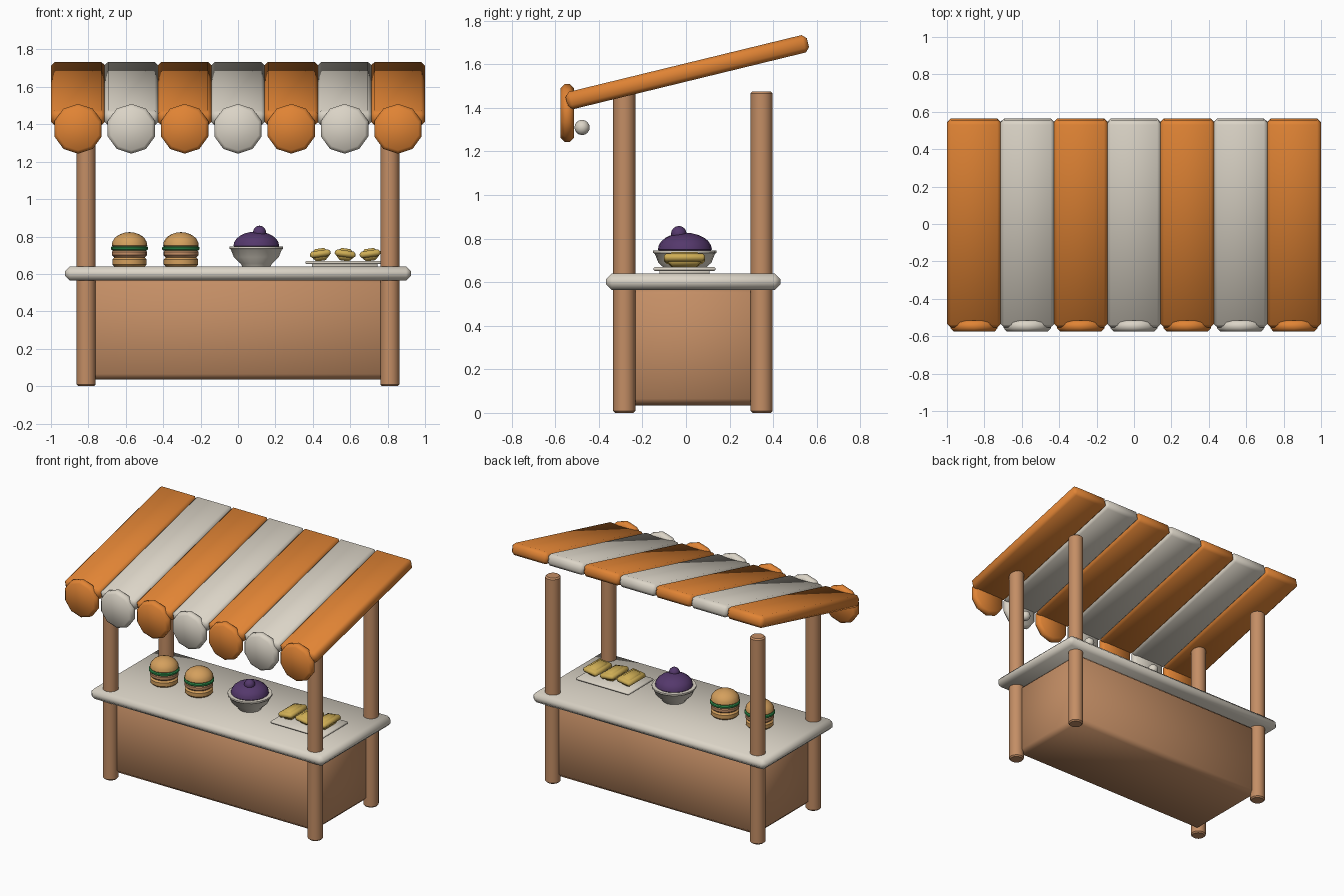
import bpy, bmesh, math
from mathutils import Matrix

cube = bpy.data.objects.get("Cube")
if cube:
    bpy.data.objects.remove(cube, do_unlink=True)


def material(name, rgb):
    m = bpy.data.materials.new(name)
    m.use_nodes = True
    m.diffuse_color = (*rgb, 1)
    m.node_tree.nodes["Principled BSDF"].inputs["Base Color"].default_value = (*rgb, 1)
    return m


ORANGE = material("orange_cloth", (0.75, 0.23, 0.035))
CREAM = material("cream", (0.71, 0.66, 0.57))
WOOD = material("warm_wood", (0.55, 0.27, 0.13))
BUN = material("toasted_bun", (0.66, 0.35, 0.11))
GREEN = material("lettuce_green", (0.03, 0.30, 0.08))
PURPLE = material("berry_purple", (0.09, 0.04, 0.15))
YELLOW = material("pastry_yellow", (0.62, 0.42, 0.09))


def finish(name, bm, mat, loc, rot=(0, 0, 0), sharp=None):
    bmesh.ops.recalc_face_normals(bm, faces=bm.faces[:])
    for f in bm.faces:
        f.smooth = True
    mesh = bpy.data.meshes.new(name)
    bm.to_mesh(mesh)
    bm.free()
    if sharp:
        mesh.set_sharp_from_angle(angle=math.radians(sharp))
    mesh.materials.append(mat)
    ob = bpy.data.objects.new(name, mesh)
    ob.location = loc
    ob.rotation_euler = rot
    bpy.context.collection.objects.link(ob)
    return ob


def box(name, size, loc, bevel, mat, rot=(0, 0, 0)):
    """Chamfered box centred on loc."""
    bm = bmesh.new()
    bmesh.ops.create_cube(bm, size=1, matrix=Matrix.Diagonal((*size, 1)))
    bmesh.ops.bevel(bm, geom=bm.edges[:], offset=bevel, segments=1, affect='EDGES')
    return finish(name, bm, mat, loc, rot)


def lathe(name, profile, loc, mat, sides=16, rot=(0, 0, 0), sharp=40):
    """Closed turned shape from (radius, height) points."""
    bm = bmesh.new()
    rings = []
    for r, z in profile:
        ring = []
        for i in range(sides):
            a = math.pi / 2 + math.tau * i / sides
            ring.append(bm.verts.new((r * math.cos(a), r * math.sin(a), z)))
        rings.append(ring)
    for low, high in zip(rings, rings[1:]):
        for i in range(sides):
            j = (i + 1) % sides
            bm.faces.new((low[i], low[j], high[j], high[i]))
    bm.faces.new(rings[0])
    bm.faces.new(rings[-1])
    return finish(name, bm, mat, loc, rot, sharp)


def disc(r, z0, z1, b):
    """Profile of a slab with chamfered rims."""
    return [(r - b, z0), (r, z0 + b), (r, z1 - b), (r - b, z1)]


def dome(r, z0, h, steps=6):
    return [(r * 0.93, z0 - 0.008)] + [
        (max(r * math.cos(t), 0.004), z0 + h * math.sin(t))
        for t in (math.pi / 2 * k / steps for k in range(steps + 1))]


def ball(name, r, loc, mat):
    bm = bmesh.new()
    bmesh.ops.create_uvsphere(bm, u_segments=14, v_segments=8, radius=r)
    return finish(name, bm, mat, loc)


# Cabinet, counter and posts
box("cabinet", (1.61, 0.63, 0.54), (0, 0.035, 0.305), 0.03, WOOD)
box("countertop", (1.85, 0.80, 0.075), (0, 0.033, 0.602), 0.026, CREAM)
for side, x in (("right", -0.812), ("left", 0.812)):
    for end, y in (("front", -0.283), ("back", 0.347)):
        lathe(f"{end}_{side}_post", disc(0.051, 0, 1.475, 0.009), (x, y, 0), WOOD)

# Striped awning with hanging scallops
SLOPE = math.radians(13.7)
for i in range(7):
    x = (i - 3) * 0.285
    cloth = CREAM if i % 2 else ORANGE
    box(f"awning_stripe_{i + 1}", (0.288, 1.14, 0.082), (x, 0.006, 1.564), 0.02,
        cloth, (SLOPE, 0, 0))
    lathe(f"awning_scallop_{i + 1}", disc(0.133, -0.03, 0.03, 0.018),
          (x, -0.545, 1.376), cloth, 10, (math.pi / 2, 0, 0), sharp=None)

# Round lamps behind the scallops
for i, x in enumerate((-0.57, 0, 0.57)):
    ball(f"lamp_{i + 1}", 0.035, (x, -0.477, 1.31), CREAM)

# Burgers
for i, x in enumerate((-0.58, -0.305)):
    at = (x, -0.007, 0)
    lathe(f"burger_{i + 1}_bottom_bun", disc(0.092, 0.638, 0.69, 0.013), at, BUN)
    lathe(f"burger_{i + 1}_patty", disc(0.094, 0.688, 0.73, 0.012), at, WOOD)
    lathe(f"burger_{i + 1}_lettuce", disc(0.1, 0.726, 0.748, 0.006), at, GREEN)
    lathe(f"burger_{i + 1}_top_bun", dome(0.095, 0.753, 0.07), at, BUN)

# Bowl with a berry heap
lathe("bowl", [(0.075, 0.638), (0.085, 0.655), (0.122, 0.69), (0.138, 0.73),
               (0.146, 0.735), (0.146, 0.746), (0.12, 0.746)],
      (0.098, -0.005, 0), CREAM, 18)
lathe("berry_heap", dome(0.124, 0.75, 0.077), (0.098, -0.005, 0), PURPLE, 18)
ball("berry_topping", 0.036, (0.115, -0.033, 0.822), PURPLE)

# Tray with pastries
box("tray_foot", (0.35, 0.23, 0.022), (0.57, -0.007, 0.647), 0.004, CREAM)
box("tray", (0.42, 0.285, 0.018), (0.57, -0.007, 0.661), 0.006, CREAM)
for i in range(3):
    x = 0.44 + i * 0.133
    tilt = math.radians((-8, 8, -8)[i])
    box(f"pastry_{i + 1}", (0.085, 0.15, 0.066), (x, -0.007, 0.703), 0.018,
        YELLOW, (0, tilt, 0))
    box(f"pastry_{i + 1}_crust", (0.112, 0.19, 0.036), (x, -0.007, 0.708), 0.012,
        YELLOW, (0, tilt, 0))
